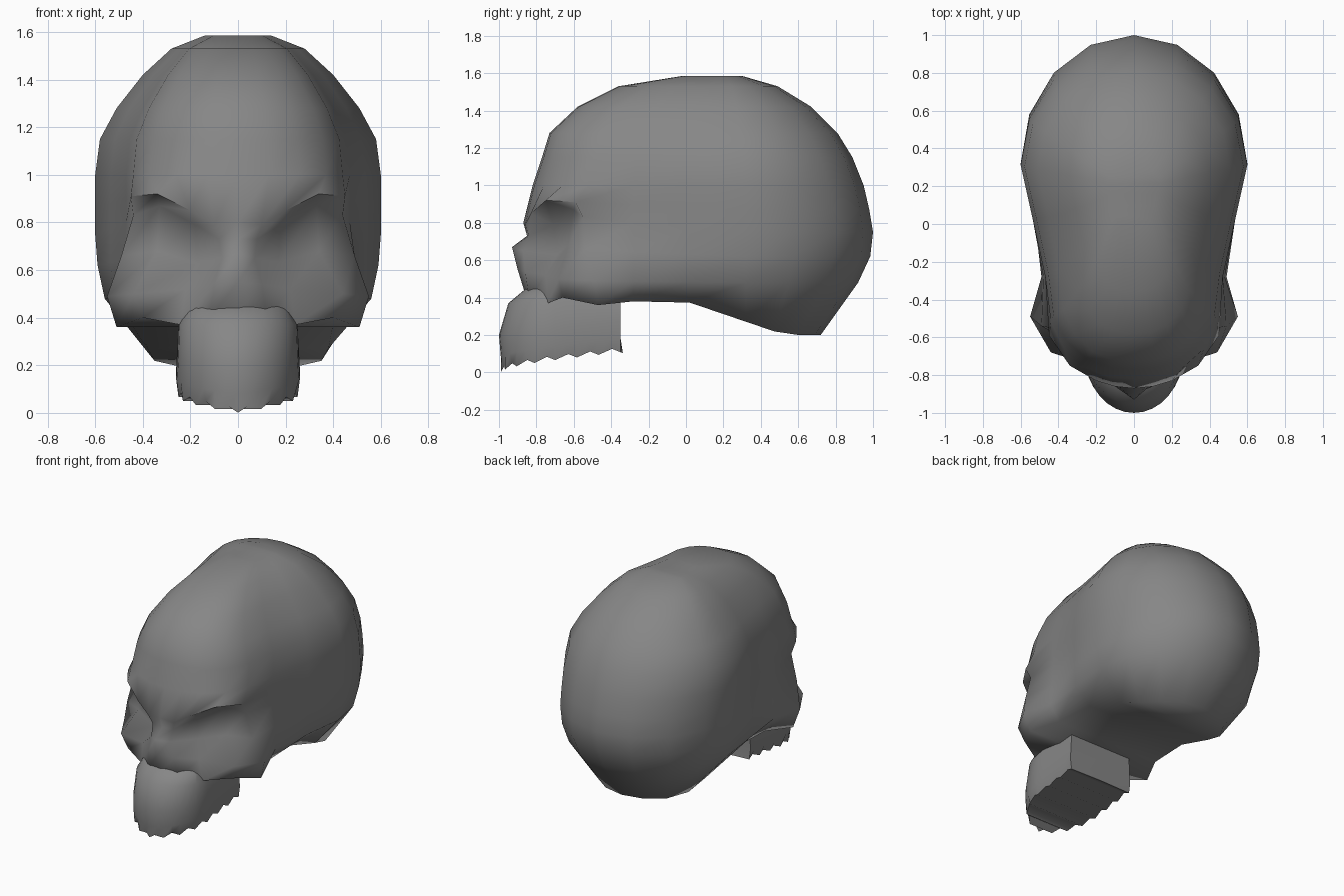
import bpy
import bmesh
from math import sin, cos, pi, radians

cube = bpy.data.objects.get("Cube")
if cube:
    bpy.data.objects.remove(cube, do_unlink=True)

bone = bpy.data.materials.new("bone_grey")
bone.use_nodes = True
GREY = (0.24, 0.24, 0.24, 1)
bone.diffuse_color = GREY
bone.node_tree.nodes["Principled BSDF"].inputs["Base Color"].default_value = GREY


def skin(name, half_rows, crease):
    """Mirror each half ring across x, join the rings and close both ends."""
    bm = bmesh.new()
    rings = []
    for half in half_rows:
        full = half + [(-x, y, z) for x, y, z in reversed(half[1:-1])]
        rings.append([bm.verts.new(p) for p in full])
    n = len(rings[0])
    for low, high in zip(rings, rings[1:]):
        for i in range(n):
            j = (i + 1) % n
            bm.faces.new((low[i], low[j], high[j], high[i]))
    for ring in (rings[0], rings[-1]):
        for i in range(n // 2):
            corners = [i, i + 1, n - i - 1, (n - i) % n]
            bm.faces.new([ring[k] for k in dict.fromkeys(corners)])
    bmesh.ops.recalc_face_normals(bm, faces=bm.faces)
    mesh = bpy.data.meshes.new(name)
    bm.to_mesh(mesh)
    bm.free()
    mesh.materials.append(bone)
    mesh.shade_smooth()
    mesh.set_sharp_from_angle(angle=radians(crease))
    obj = bpy.data.objects.new(name, mesh)
    bpy.context.collection.objects.link(obj)
    return obj


CENTRE = 0.32  # y of the widest part of the braincase


def braincase(temple, width, back):
    """Half outline from the temple round to the back of the head."""
    pts = [(temple, -0.28), ((temple + width) / 2, 0.02)]
    for k in range(5):
        a = k * pi / 8
        x = width * cos(a) if k < 4 else 0
        pts.append((x, CENTRE + (back - CENTRE) * sin(a)))
    return pts


def underside(y):
    return max(0.2, 0.38 - 0.34 * max(0, y))


# Face rows from cheek to brow: front points, temple, width, back y, back z
face_rows = [
    ([(0, -.86, .42), (.12, -.84, .4), (.24, -.74, .37), (.4, -.66, .4), (.51, -.47, .36)],
     .42, .38, .72, None),
    ([(0, -.9, .55), (.1, -.86, .54), (.22, -.75, .52), (.44, -.68, .5), (.55, -.49, .49)],
     .49, .56, .92, .48),
    ([(0, -.93, .67), (.07, -.87, .65), (.17, -.69, .63), (.34, -.63, .68), (.49, -.54, .66)],
     .48, .59, .985, .62),
    ([(0, -.85, .73), (.08, -.84, .73), (.18, -.71, .79), (.33, -.6, .87), (.44, -.55, .83)],
     .47, .6, 1, .75),
    ([(0, -.87, .8), (.1, -.86, .79), (.2, -.83, .85), (.34, -.75, .92), (.45, -.59, .91)],
     .47, .6, .98, .87),
]
rows = []
for front, temple, width, back, back_z in face_rows:
    row = list(front)
    for x, y in braincase(temple, width, back):
        if back_z is None:
            z = underside(y)
        else:
            t = min(1, (y + 0.6) / 0.9)
            z = front[-1][2] * (1 - t) + back_z * t
        row.append((x, y, z))
    rows.append(row)

# Forehead and crown: one outline scaled to z, width, front y and back y
outline = [(0, -.82), (.13, -.81), (.26, -.76), (.37, -.66), (.44, -.52)]
outline += braincase(.47, .6, 1)
for z, width, front, back in [
    (1, .6, -.82, .95), (1.15, .58, -.77, .89), (1.28, .51, -.73, .81),
    (1.42, .4, -.58, .67), (1.53, .28, -.36, .49), (1.585, .14, -.02, .3),
]:
    row = []
    for x, y in outline:
        stretch = (0.2 - front) / 1.02 if y < 0.2 else (back - 0.2) / 0.8
        row.append((x * width / 0.6, 0.2 + (y - 0.2) * stretch, z))
    rows.append(row)
skin("skull", rows, 75)


# Upper jaw: horseshoe rings with a notched row of teeth at the bottom
ARC, SIDE = 8, 6


def horseshoe(width, front):
    pts = []
    for k in range(ARC + 1):
        a = k * pi / 2 / ARC
        pts.append((width * sin(a), -0.7 + (front + 0.7) * cos(a)))
    for k in range(1, SIDE + 1):
        pts.append((width, -0.7 + 0.35 * k / SIDE))
    return pts + [(0, -0.35)]


def gum(y, lift):
    return lift + 0.12 * (y + 1)


jaw_rows = []
bottom = []
for i, (x, y) in enumerate(horseshoe(.25, -.99)):
    notch = 0.025 if i % 2 else 0
    bottom.append((x * (1 - notch), y + notch / 2, gum(y, 0) + notch + 0.12 * x))
jaw_rows.append(bottom)
jaw_rows.append([(x, y, gum(y, .08) + 0.1 * x) for x, y in horseshoe(.26, -.99)])
jaw_rows.append([(x, y, gum(y, .2)) for x, y in horseshoe(.255, -1)])
for z, width, front in [(.37, .25, -.95), (.47, .2, -.83)]:
    jaw_rows.append([(x, y, z) for x, y in horseshoe(width, front)])
skin("upper_jaw", jaw_rows, 60)
